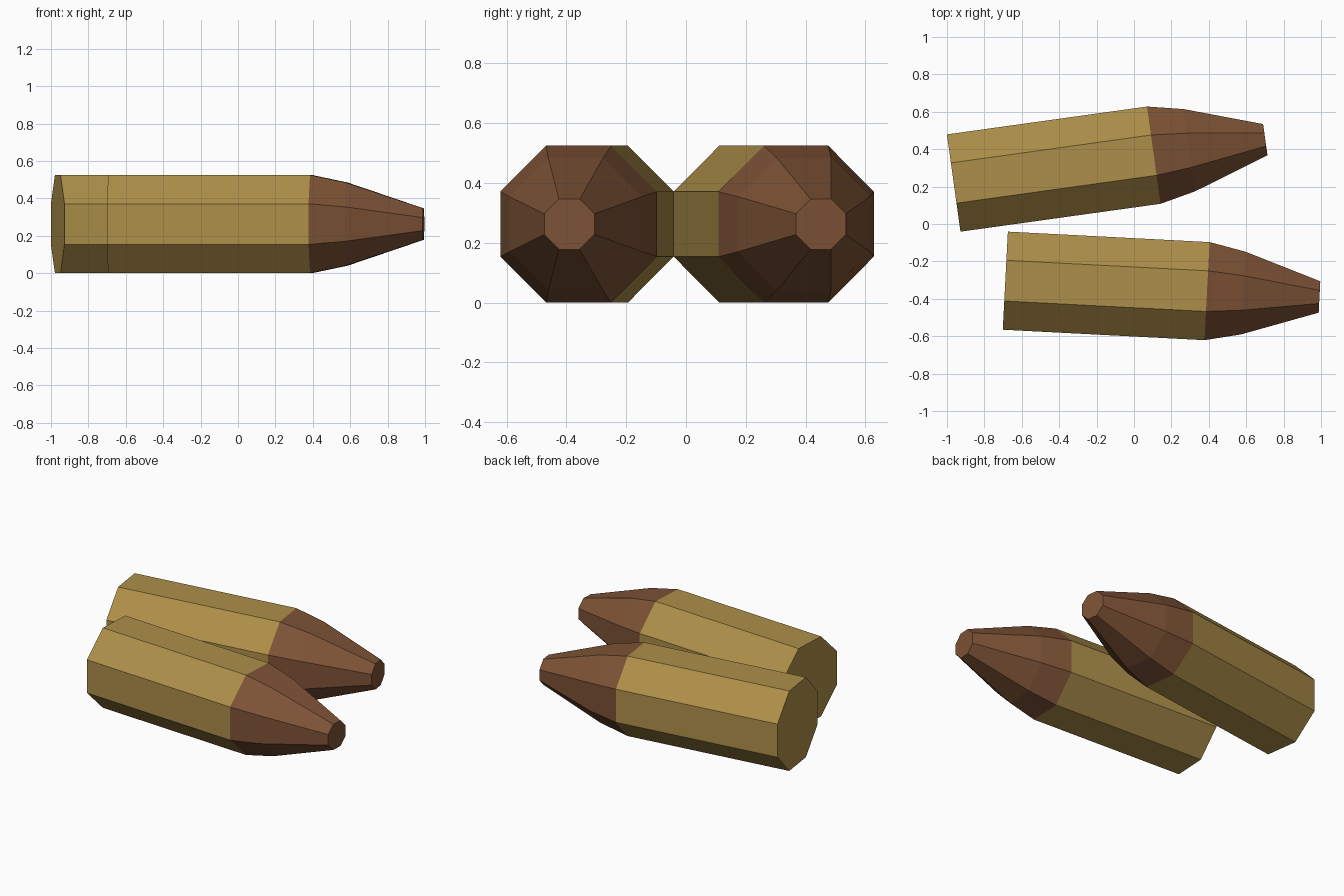
import bpy, bmesh, math
from mathutils import Matrix

if "Cube" in bpy.data.objects:
    bpy.data.objects.remove(bpy.data.objects["Cube"], do_unlink=True)

SIDES = 8
HEIGHT = 0.2625  # half the distance between opposite flats


def material(name, rgb):
    mat = bpy.data.materials.new(name)
    mat.use_nodes = True
    mat.diffuse_color = (*rgb, 1)
    mat.node_tree.nodes["Principled BSDF"].inputs["Base Color"].default_value = (*rgb, 1)
    return mat


brass = material("brass", (0.42, 0.275, 0.067))
copper = material("copper", (0.205, 0.085, 0.036))

# Profile along the length: (distance from base, half width across flats)
profile = [(0, HEIGHT), (1.08, HEIGHT), (1.272, 0.222), (1.682, 0.084)]


def cartridge(name, base, angle):
    bm = bmesh.new()
    rings = []
    for x, flat in profile:
        radius = flat / math.cos(math.pi / SIDES)
        turns = [2 * math.pi * (i + 0.5) / SIDES for i in range(SIDES)]
        rings.append([bm.verts.new((x, radius * math.cos(t), radius * math.sin(t))) for t in turns])

    # Flat base, straight casing, tapered tip with a flat end
    bm.faces.new(rings[0])
    for part, (a, b) in enumerate(zip(rings, rings[1:])):
        for i in range(SIDES):
            j = (i + 1) % SIDES
            face = bm.faces.new((a[i], a[j], b[j], b[i]))
            face.material_index = 0 if part == 0 else 1
    bm.faces.new(rings[-1]).material_index = 1
    bmesh.ops.recalc_face_normals(bm, faces=bm.faces)

    mesh = bpy.data.meshes.new(name)
    bm.to_mesh(mesh)
    bm.free()
    mesh.materials.append(brass)
    mesh.materials.append(copper)
    obj = bpy.data.objects.new(name, mesh)
    obj.matrix_world = Matrix.Translation((*base, HEIGHT)) @ Matrix.Rotation(math.radians(angle), 4, "Z")
    bpy.context.collection.objects.link(obj)


# Two cartridges lying side by side
cartridge("front_cartridge", (-0.688, -0.303), -2.97)
cartridge("back_cartridge", (-0.964, 0.219), 7.93)
